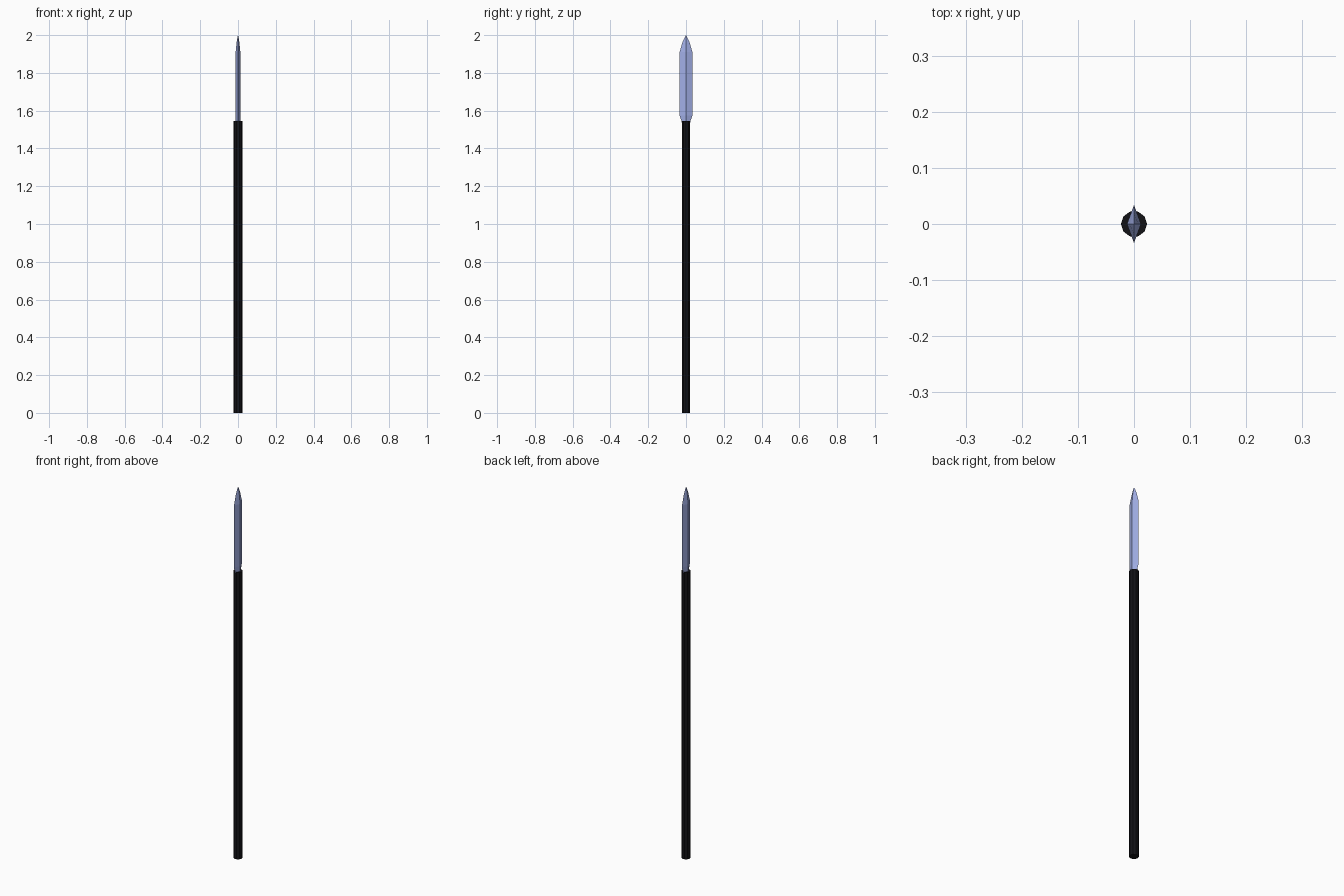
import bpy, bmesh, math

if "Cube" in bpy.data.objects:
    bpy.data.objects.remove(bpy.data.objects["Cube"])


def material(name, rgb):
    m = bpy.data.materials.new(name)
    m.diffuse_color = (*rgb, 1)
    m.use_nodes = True
    m.node_tree.nodes["Principled BSDF"].inputs["Base Color"].default_value = m.diffuse_color
    return m


# Shaft: faceted black pole with a vertex on +x and -x
bpy.ops.mesh.primitive_cylinder_add(vertices=10, radius=0.0232, depth=1.546,
                                    location=(0, 0, 0.773),
                                    rotation=(0, 0, math.pi / 2))
shaft = bpy.context.object
shaft.name = "shaft"
shaft.data.materials.append(material("black_wood", (0.006, 0.006, 0.008)))

# Blade: diamond sections (z, half thickness x, half width y) closing to a point
sections = [(1.53, 0.012, 0.021), (1.546, 0.0125, 0.024), (1.575, 0.0125, 0.034),
            (1.91, 0.0125, 0.034), (1.96, 0.0075, 0.0195), (1.985, 0.0035, 0.0085)]
bm = bmesh.new()
rings = [[bm.verts.new(p) for p in ((tx, 0, z), (0, wy, z), (-tx, 0, z), (0, -wy, z))]
         for z, tx, wy in sections]
for a, b in zip(rings, rings[1:]):
    for i in range(4):
        j = (i + 1) % 4
        bm.faces.new((a[i], a[j], b[j], b[i]))
tip = bm.verts.new((0, 0, 2.0))
for i in range(4):
    bm.faces.new((rings[-1][i], rings[-1][(i + 1) % 4], tip))
bm.faces.new(rings[0][::-1])
bmesh.ops.recalc_face_normals(bm, faces=bm.faces)
mesh = bpy.data.meshes.new("blade")
bm.to_mesh(mesh)
bm.free()
mesh.materials.append(material("blue_steel", (0.36, 0.43, 0.80)))
blade = bpy.data.objects.new("blade", mesh)
bpy.context.collection.objects.link(blade)
